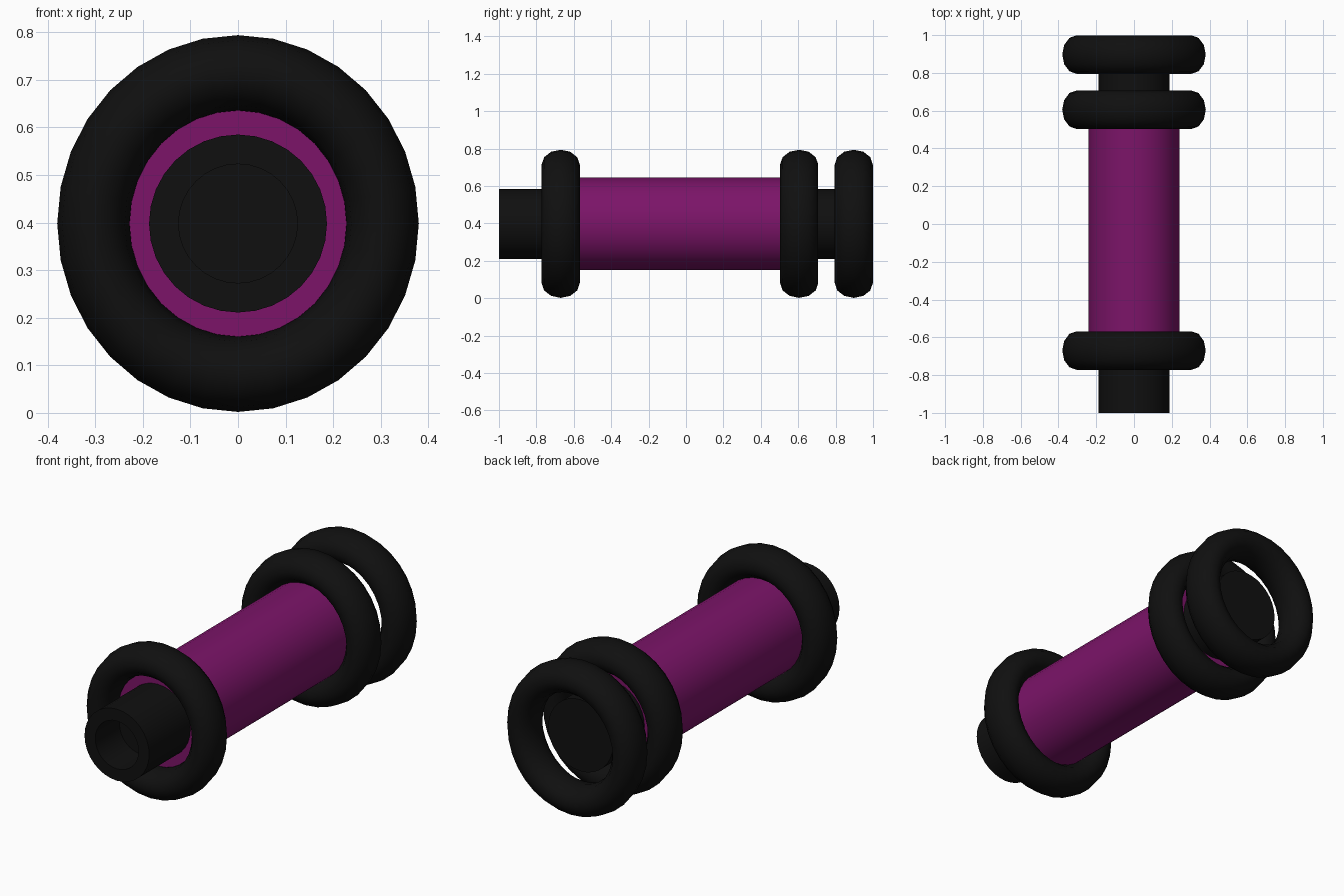
import bpy, math

if "Cube" in bpy.data.objects:
    bpy.data.objects.remove(bpy.data.objects["Cube"])

SEG = 32
CZ = 0.398  # height of the common axis, which runs along y


def material(name, rgb):
    m = bpy.data.materials.new(name)
    m.diffuse_color = (*rgb, 1)
    m.use_nodes = True
    m.node_tree.nodes["Principled BSDF"].inputs["Base Color"].default_value = m.diffuse_color
    return m


black = material("black_rubber", (0.005, 0.005, 0.005))
purple = material("purple_rubber", (0.2, 0.007, 0.14))


def lathe(name, profile, mat, sx=1.0, sz=1.0, closed=False, angle=40):
    """Revolve (radius, y) points round the y axis; cap the ends if open."""
    verts, faces = [], []
    n = len(profile)
    for r, y in profile:
        for i in range(SEG):
            a = 2 * math.pi * i / SEG
            verts.append((r * sx * math.cos(a), y, r * sz * math.sin(a)))
    for j in range(n if closed else n - 1):
        k = (j + 1) % n
        for i in range(SEG):
            i2 = (i + 1) % SEG
            faces.append((j * SEG + i, j * SEG + i2, k * SEG + i2, k * SEG + i))
    if not closed:
        faces.append(tuple(reversed(range(SEG))))
        faces.append(tuple(range((n - 1) * SEG, n * SEG)))
    mesh = bpy.data.meshes.new(name)
    mesh.from_pydata(verts, [], faces)
    mesh.materials.append(mat)
    ob = bpy.data.objects.new(name, mesh)
    bpy.context.collection.objects.link(ob)
    ob.location.z = CZ
    bpy.context.view_layer.objects.active = ob
    ob.select_set(True)
    bpy.ops.object.mode_set(mode='EDIT')
    bpy.ops.mesh.select_all(action='SELECT')
    bpy.ops.mesh.normals_make_consistent(inside=False)
    bpy.ops.object.mode_set(mode='OBJECT')
    bpy.ops.object.shade_smooth_by_angle(angle=math.radians(angle))
    ob.select_set(False)
    return ob


# inner tube with a recessed socket in its front end
lathe("inner_tube", [(0.125, -0.8), (0.125, -1.0), (0.187, -1.0), (0.187, 0.87)], black)

# coloured grip sleeve
lathe("grip_sleeve", [(0.241, -0.66), (0.241, 0.61)], purple, 1.0, 1.027)

# three slightly oval end rings, wider along the axis than they are thick
for name, y in (("front_ring", -0.67), ("middle_ring", 0.605), ("back_ring", 0.897)):
    section = [(0.304 + 0.076 * math.cos(math.radians(t)),
                y + 0.102 * math.sin(math.radians(t))) for t in range(0, 360, 30)]
    lathe(name, section, black, 1.0, 1.042, closed=True, angle=60)
